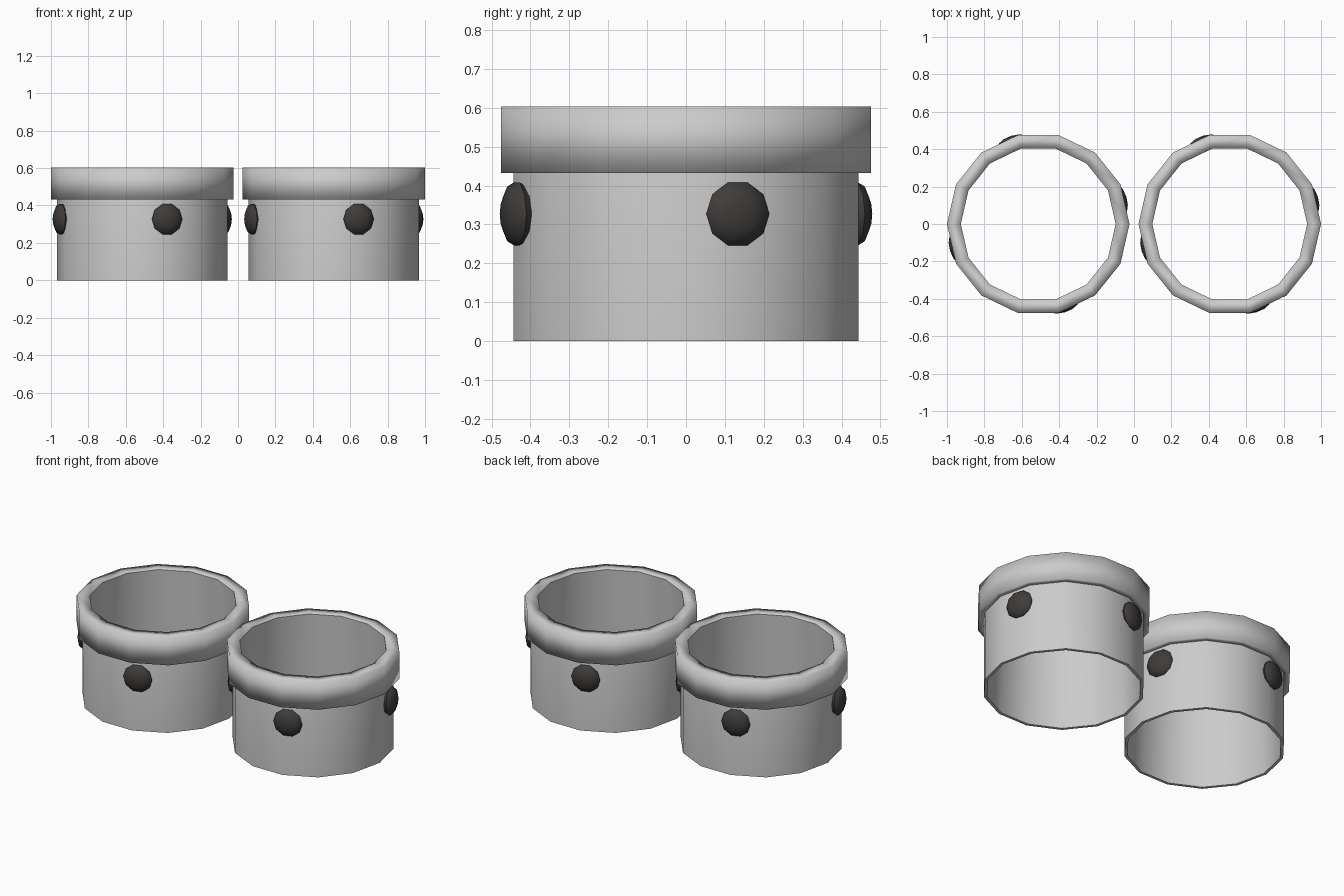
import bpy, bmesh, math
from mathutils import Matrix

if "Cube" in bpy.data.objects:
    bpy.data.objects.remove(bpy.data.objects["Cube"])

SIDES = 14
CUP_X = 0.512
RIM_R, BODY_R = 0.488, 0.455
RIM_Z, TOP_Z = 0.432, 0.603


def finish(name, bm, smooth_angle, material=None):
    bmesh.ops.recalc_face_normals(bm, faces=bm.faces)
    mesh = bpy.data.meshes.new(name)
    bm.to_mesh(mesh)
    bm.free()
    obj = bpy.data.objects.new(name, mesh)
    bpy.context.collection.objects.link(obj)
    if material:
        mesh.materials.append(material)
    bpy.ops.object.select_all(action='DESELECT')
    obj.select_set(True)
    bpy.context.view_layer.objects.active = obj
    bpy.ops.object.shade_smooth_by_angle(angle=math.radians(smooth_angle))
    return obj


def lathe(name, profile, x, smooth_angle):
    """Sweep a closed (radius, z) profile into a 14-sided ring."""
    bm = bmesh.new()
    rings = []
    for i in range(SIDES):
        a = 2 * math.pi * i / SIDES
        rings.append([bm.verts.new((x + r * math.cos(a), r * math.sin(a), z)) for r, z in profile])
    n = len(profile)
    for i in range(SIDES):
        p, q = rings[i], rings[(i + 1) % SIDES]
        for j in range(n):
            k = (j + 1) % n
            bm.faces.new((p[j], q[j], q[k], p[k]))
    return finish(name, bm, smooth_angle)


def stud(name, x, angle, material):
    """Flattened ten-sided bead set into the wall, its axis pointing outwards."""
    bm = bmesh.new()
    bmesh.ops.create_uvsphere(bm, u_segments=10, v_segments=6, radius=1)
    for v in bm.verts:
        v.co.x *= 0.085
        v.co.y *= 0.085
        v.co.z = max(v.co.z * 0.038, -0.018)   # back stays inside the wall
    place = (Matrix.Translation((x, 0, 0.327)) @ Matrix.Rotation(angle, 4, 'Z')
             @ Matrix.Translation((BODY_R, 0, 0)) @ Matrix.Rotation(math.pi / 2, 4, 'Y'))
    bmesh.ops.transform(bm, matrix=place, verts=bm.verts)
    return finish(name, bm, 40, material)


dark = bpy.data.materials.new("dark_stud")
dark.diffuse_color = (0.05, 0.045, 0.042, 1)
dark.use_nodes = True
dark.node_tree.nodes["Principled BSDF"].inputs["Base Color"].default_value = dark.diffuse_color

for side, x in (("left", -CUP_X), ("right", CUP_X)):
    # thin tube wall, tapering inwards to the rim opening
    lathe(side + "_tube", [(BODY_R, 0), (BODY_R, RIM_Z), (0.425, TOP_Z - 0.02),
                           (0.414, TOP_Z), (0.437, 0)], x, 35)
    # thick collar, softly shaded all over
    lathe(side + "_rim", [(BODY_R, RIM_Z), (RIM_R, RIM_Z), (RIM_R, TOP_Z), (0.414, TOP_Z)], x, 180)
    # four studs a quarter turn apart
    for k in range(4):
        stud(f"{side}_stud_{k + 1}", x, math.radians(17 + 90 * k), dark)
